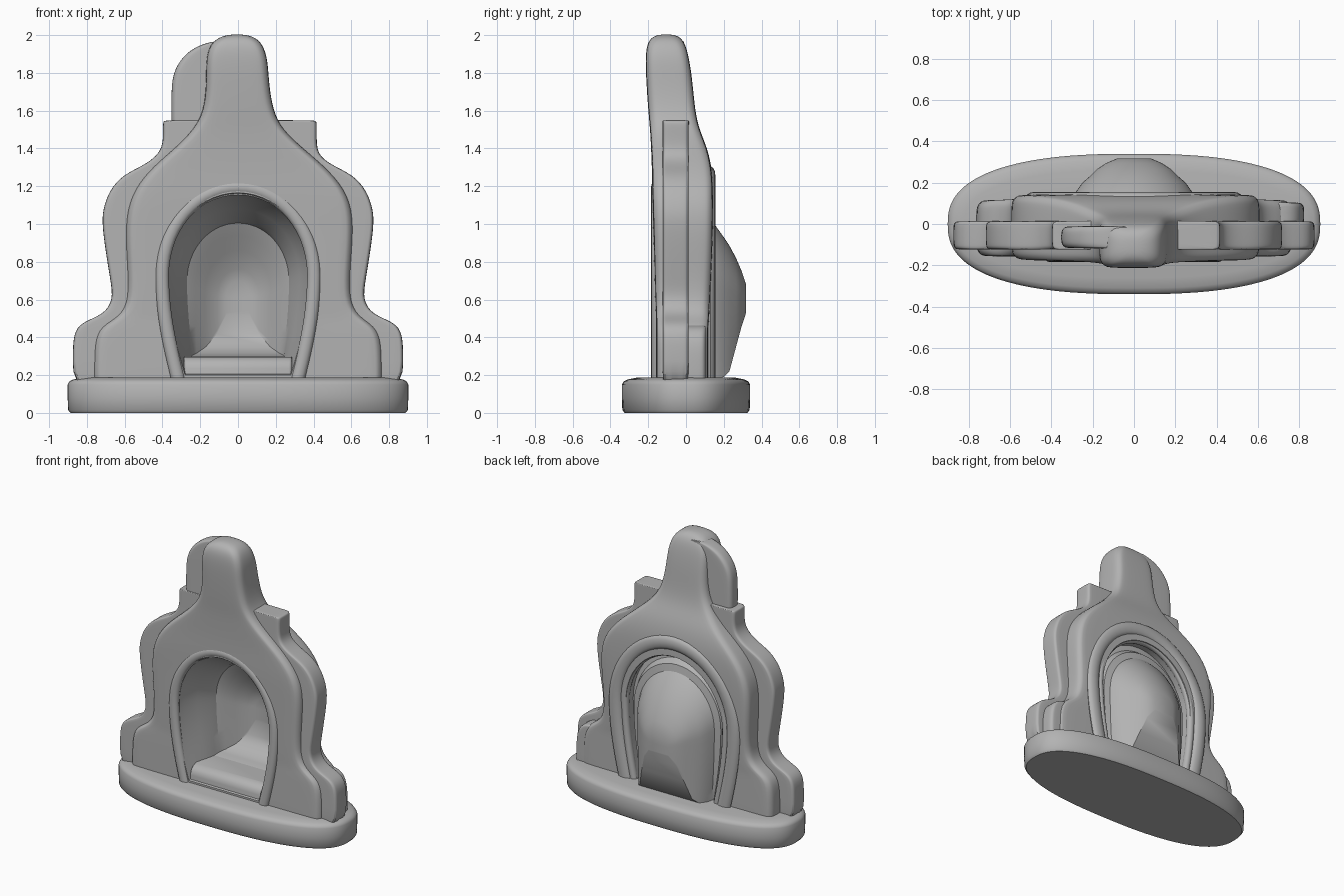
import bpy, bmesh, math

if "Cube" in bpy.data.objects:
    bpy.data.objects.remove(bpy.data.objects["Cube"])

stone = bpy.data.materials.new("grey_stone")
stone.diffuse_color = (0.45, 0.45, 0.45, 1)
stone.use_nodes = True
stone.node_tree.nodes["Principled BSDF"].inputs["Base Color"].default_value = stone.diffuse_color


def loft(name, rings):
    """Skin a list of equal-length rings and cap both ends."""
    bm = bmesh.new()
    rows = [[bm.verts.new(p) for p in ring] for ring in rings]
    n = len(rows[0])
    for a, b in zip(rows, rows[1:]):
        for i in range(n):
            j = (i + 1) % n
            bm.faces.new((a[i], a[j], b[j], b[i]))
    bm.faces.new(rows[0])
    bm.faces.new(rows[-1])
    bmesh.ops.recalc_face_normals(bm, faces=bm.faces)
    mesh = bpy.data.meshes.new(name)
    bm.to_mesh(mesh)
    bm.free()
    mesh.materials.append(stone)
    ob = bpy.data.objects.new(name, mesh)
    bpy.context.collection.objects.link(ob)
    return ob


def finish(ob, subdiv=0, cutter=None, angle=45):
    """Round the form, cut the opening, then shade smooth."""
    bpy.ops.object.select_all(action='DESELECT')
    bpy.context.view_layer.objects.active = ob
    ob.select_set(True)
    if subdiv:
        ob.modifiers.new("round", 'SUBSURF').levels = subdiv
        bpy.ops.object.modifier_apply(modifier="round")
    if cutter:
        cut = ob.modifiers.new("opening", 'BOOLEAN')
        cut.operation, cut.object, cut.solver = 'DIFFERENCE', cutter, 'EXACT'
        bpy.ops.object.modifier_apply(modifier="opening")
    bpy.ops.object.shade_smooth_by_angle(angle=math.radians(angle))


def section(z, xl, xr, yf, yb, r=0.04):
    """Horizontal rounded-rectangle section."""
    r = min(r, (xr - xl) * 0.45, (yb - yf) * 0.45)
    pts = []
    for k, (cx, cy) in enumerate([(xr - r, yb - r), (xl + r, yb - r),
                                  (xl + r, yf + r), (xr - r, yf + r)]):
        for s in range(4):
            a = (k + s / 3) * math.pi / 2
            pts.append((cx + r * math.cos(a), cy + r * math.sin(a), z))
    return pts


def arch(y, w, wb, zc, zt, zb):
    """Horseshoe arch: half ellipse on legs that curve in from w to wb."""
    legs, top = 10, 28
    right = []
    for i in range(legs):
        t = i / legs
        right.append((wb + (w - wb) * math.sin(t * math.pi / 2), y, zb + (zc - zb) * t))
    crown = [(w * math.cos(math.pi * i / top), y,
              zc + (zt - zc) * math.sin(math.pi * i / top)) for i in range(top + 1)]
    left = [(-x, yy, z) for x, yy, z in reversed(right)]
    return right + crown + left


# oval plinth
def oval(z, s, n=96):
    pts = []
    for i in range(n):
        c, d = math.cos(2 * math.pi * i / n), math.sin(2 * math.pi * i / n)
        pts.append((math.copysign(abs(c) ** 0.8, c) * (0.902 - s),
                    math.copysign(abs(d) ** 0.8, d) * (0.34 - s), z))
    return pts


base = loft("plinth", [oval(0, .015), oval(.015, .003), oval(.08, 0), oval(.15, 0),
                       oval(.167, .01), oval(.177, .03), oval(.187, .08)])
finish(base)

# arch-shaped cutter for the opening
cutter = loft("opening_cutter", [arch(y, .388, .288, .73, 1.165, .1) for y in (-.4, .4)])
cutter.hide_render = True

# main body, tapering into the rounded tower: z, left, right, front, back
body_rows = [
    (.02, -.765, .765, -.16, .12), (.20, -.765, .765, -.16, .12), (.38, -.765, .765, -.16, .12),
    (.46, -.73, .73, -.16, .12), (.51, -.63, .64, -.16, .125), (.60, -.58, .59, -.165, .13),
    (.80, -.59, .60, -.17, .14), (1.0, -.60, .615, -.175, .145), (1.15, -.57, .59, -.18, .145),
    (1.28, -.48, .49, -.18, .14), (1.40, -.335, .345, -.185, .115), (1.50, -.235, .235, -.19, .07),
    (1.60, -.18, .185, -.20, .048), (1.75, -.168, .163, -.21, .035), (1.87, -.17, .158, -.215, .018),
    (1.95, -.15, .132, -.208, -.002), (1.99, -.10, .09, -.182, -.03), (2.004, -.04, .03, -.14, -.07)]
body = loft("main_body", [section(*r, r=.055) for r in body_rows])
finish(body, 2, cutter)

# wider stepped slab behind the front face, with square shoulders
slab_rows = [
    (.02, .875), (.30, .875), (.42, .872), (.48, .83), (.52, .71), (.60, .66), (.70, .675),
    (.85, .70), (1.0, .72), (1.08, .715), (1.18, .68), (1.26, .61), (1.31, .50), (1.36, .43),
    (1.42, .415), (1.52, .418), (1.546, .415), (1.55, .40)]
slab = loft("stepped_slab", [section(z, -w + (.02 if z > 1.38 else 0), w, -.125, .015, .025)
                             for z, w in slab_rows])
finish(slab, 2, cutter)

# extra block behind the right foot
foot = loft("back_foot_block", [section(z, .45, x, -.02, .105, .03) for z, x in
                                ((.02, .825), (.25, .825), (.38, .82), (.45, .78), (.47, .70))])
finish(foot, 2)

# offset lobe on the left of the tower
lobe_rows = [(1.30, -.33, .05), (1.50, -.353, .05), (1.66, -.353, .05), (1.76, -.35, .05),
             (1.83, -.33, .04), (1.90, -.28, .03), (1.945, -.21, .02), (1.965, -.14, 0),
             (1.968, -.10, -.02)]
lobe = loft("tower_lobe", [section(z, a, b, -.118, -.01, .035) for z, a, b in lobe_rows])
finish(lobe, 2)

# hollow niche: inside from deepest point to front, then outside to the back tip
niche_rows = [
    (.29, .06, .06, .62, .70, .52), (.27, .11, .11, .62, .76, .42), (.22, .175, .17, .64, .86, .35),
    (.17, .225, .22, .67, .94, .315), (.135, .27, .24, .70, 1.005, .305),
    (.09, .285, .245, .70, 1.02, .30),
    (0, .325, .26, .72, 1.08, .27), (-.10, .365, .272, .73, 1.135, .22),
    (-.165, .38, .28, .73, 1.155, .20), (-.165, .395, .295, .73, 1.17, .15),
    (.05, .395, .295, .73, 1.17, .15), (.06, .365, .29, .72, 1.12, .15),
    (.10, .35, .29, .71, 1.09, .16), (.11, .305, .285, .70, 1.04, .17),
    (.15, .285, .275, .69, 1.0, .18), (.20, .25, .24, .66, .93, .19), (.23, .215, .21, .65, .885, .22),
    (.265, .18, .17, .64, .82, .35), (.295, .135, .13, .62, .75, .46),
    (.318, .08, .08, .60, .68, .53)]
niche = loft("niche", [arch(*r) for r in niche_rows])
finish(niche, 0, None, 30)

# sill at the foot of the opening, rounded at the front
sill = loft("sill", [section(z, -.285, .285, -.15 + i, .12, .015)
                     for z, i in ((.1, 0), (.235, 0), (.262, .008), (.282, .025), (.297, .06))])
finish(sill)


# rounded mouldings around the opening, front and back
def moulding(name, pts, width, height):
    rings = []
    for i, p in enumerate(pts):
        a, b = pts[max(i - 1, 0)], pts[min(i + 1, len(pts) - 1)]
        tx, tz = b[0] - a[0], b[2] - a[2]
        length = math.hypot(tx, tz)
        nx, nz = tz / length, -tx / length
        ring = []
        for k in range(12):
            t = 2 * math.pi * k / 12
            c, s = width * math.cos(t), height * math.sin(t)
            ring.append((p[0] + nx * c, p[1] + s, p[2] + nz * c))
        rings.append(ring)
    finish(loft(name, rings))


moulding("front_moulding", arch(-.158, .402, .31, .73, 1.195, .15), .036, .027)
moulding("back_moulding", arch(.115, .405, .33, .73, 1.18, .15), .027, .027)
moulding("outer_back_moulding", arch(.130, .475, .39, .73, 1.255, .15), .05, .026)

bpy.data.objects.remove(cutter)
